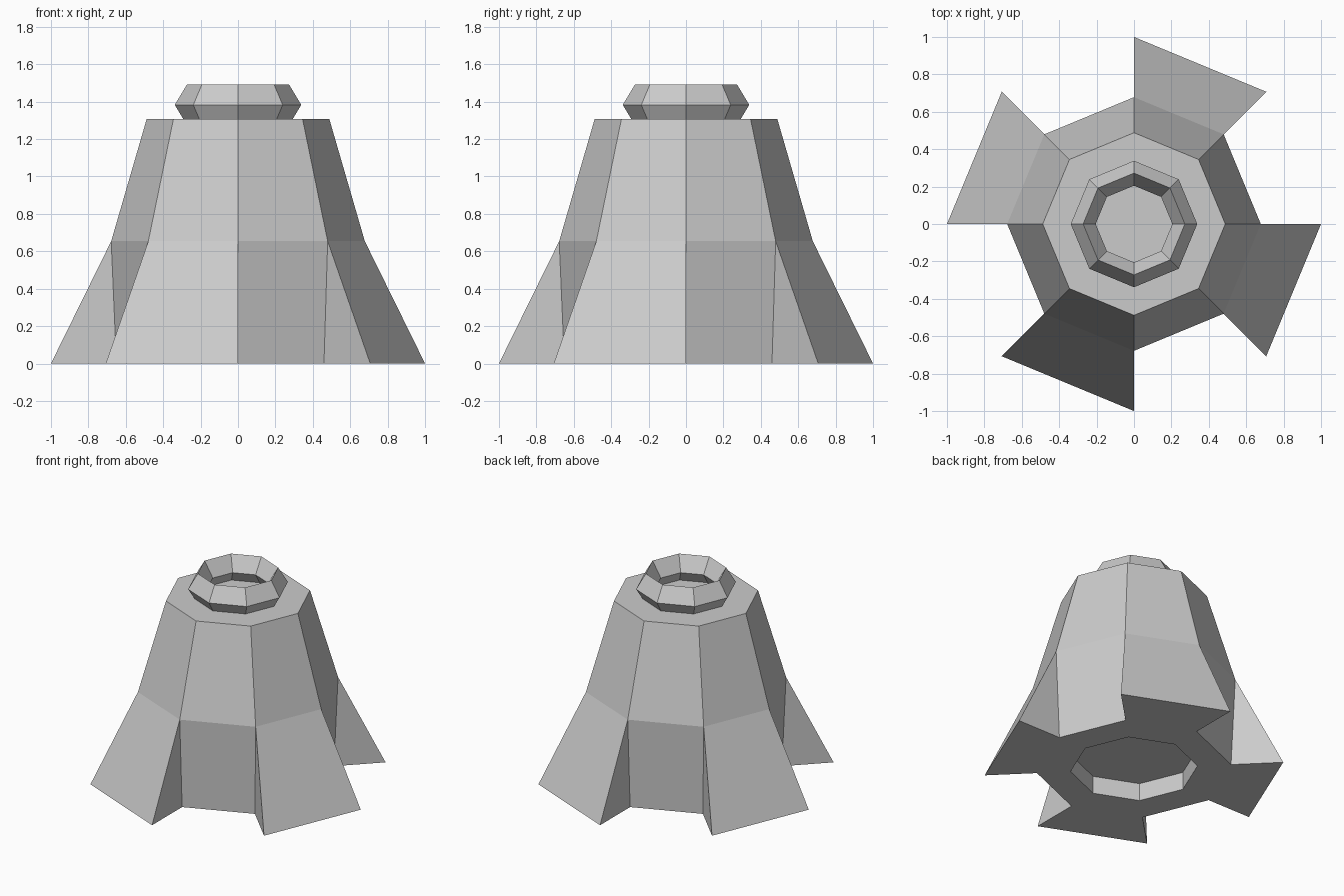
import bpy, bmesh
from math import cos, sin, radians

if "Cube" in bpy.data.objects:
    bpy.data.objects.remove(bpy.data.objects["Cube"])

SIDES = 8


def point(bm, step, r, z):
    a = radians(360 / SIDES * step)
    return bm.verts.new((r * cos(a), r * sin(a), z))


def finish(bm, name):
    bmesh.ops.remove_doubles(bm, verts=bm.verts, dist=1e-4)
    bmesh.ops.recalc_face_normals(bm, faces=bm.faces)
    mesh = bpy.data.meshes.new(name)
    bm.to_mesh(mesh)
    bm.free()
    obj = bpy.data.objects.new(name, mesh)
    bpy.context.collection.objects.link(obj)
    return obj


def sector(bm, i, profile):
    """Faceted strip of a revolved profile between corner i and i + 1."""
    for (r0, z0), (r1, z1) in zip(profile, profile[1:]):
        bm.faces.new([point(bm, i, r0, z0), point(bm, i + 1, r0, z0),
                      point(bm, i + 1, r1, z1), point(bm, i, r1, z1)])


# Bell body: recessed underside, wall and flat top; every second side flares
RECESS = [(0.425, 0.13), (0.425, 0.0), (0.65, 0.0)]
WAIST, SHOULDER, FIN_TIP = (0.678, 0.654), (0.488, 1.308), (1.0, 0.0)
bm = bmesh.new()
for i in range(SIDES):
    flare = [FIN_TIP] if i % 2 else []
    sector(bm, i, RECESS + flare + [WAIST, SHOULDER])
    # radial side wall of the fin
    bm.faces.new([point(bm, i, *p) for p in (RECESS[-1], FIN_TIP, WAIST)])
for r, z in (RECESS[0], SHOULDER):
    bm.faces.new([point(bm, i, r, z) for i in range(SIDES)])
finish(bm, "flared_body")

# Top ring with a diamond cross-section, partly sunk into the top
RING = [(0.338, 1.383), (0.272, 1.493), (0.205, 1.383), (0.272, 1.273)]
bm = bmesh.new()
for i in range(SIDES):
    sector(bm, i, RING + RING[:1])
finish(bm, "top_ring")
